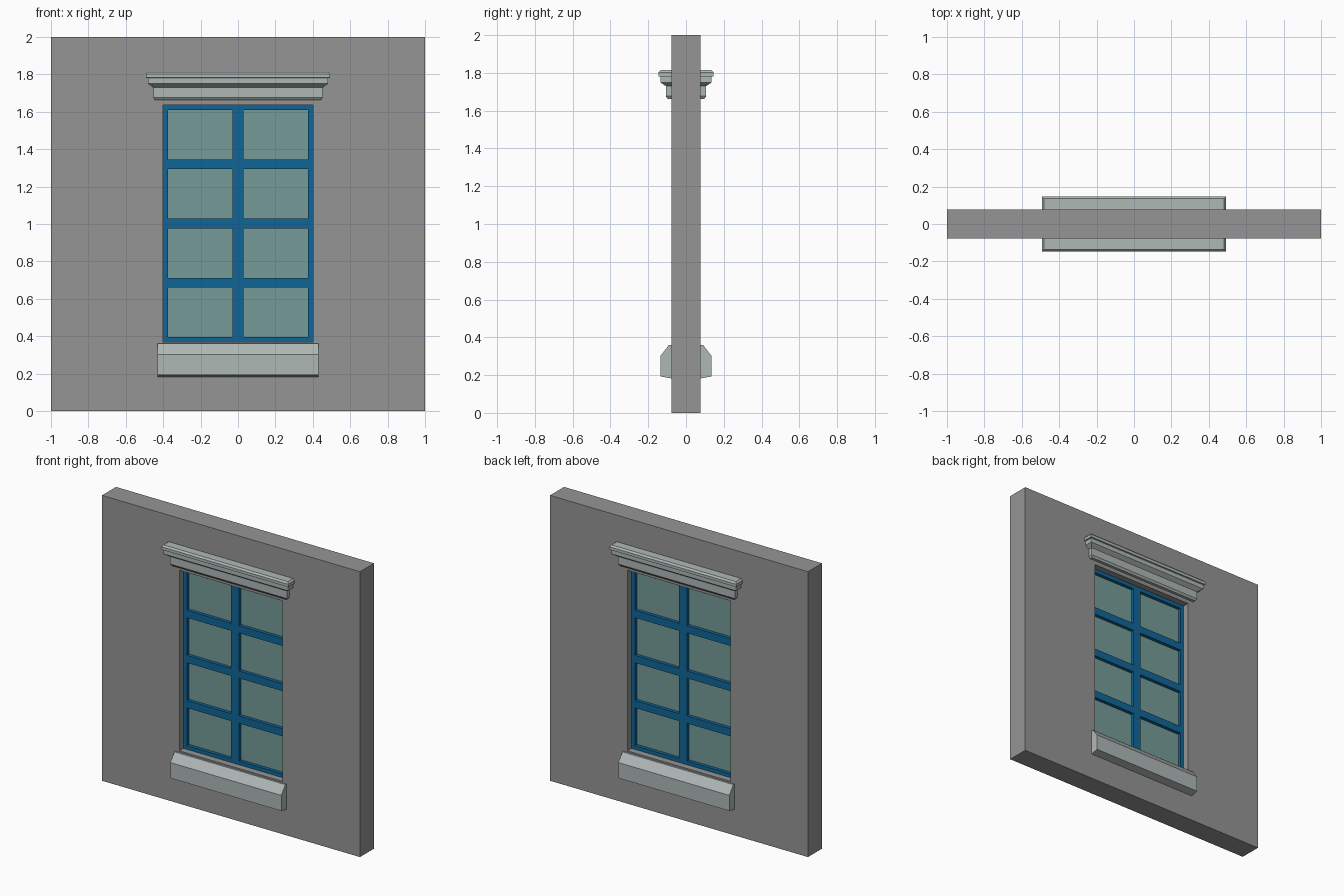
import bpy
import bmesh

if "Cube" in bpy.data.objects:
    bpy.data.objects.remove(bpy.data.objects["Cube"])


def material(name, rgb):
    m = bpy.data.materials.new(name)
    m.diffuse_color = (*rgb, 1)
    m.use_nodes = True
    m.node_tree.nodes["Principled BSDF"].inputs["Base Color"].default_value = m.diffuse_color
    return m


def finish(name, bm, mat):
    bmesh.ops.recalc_face_normals(bm, faces=bm.faces)
    me = bpy.data.meshes.new(name)
    bm.to_mesh(me)
    bm.free()
    me.materials.append(mat)
    ob = bpy.data.objects.new(name, me)
    bpy.context.collection.objects.link(ob)
    return ob


def lattice(name, xs, zs, depth, is_hole, mat):
    """Upright slab on an x/z grid with some cells left open."""
    bm = bmesh.new()
    v = [[bm.verts.new((x, 0, z)) for z in zs] for x in xs]
    for i in range(len(xs) - 1):
        for j in range(len(zs) - 1):
            if not is_hole(i, j):
                bm.faces.new((v[i][j], v[i + 1][j], v[i + 1][j + 1], v[i][j + 1]))
    bmesh.ops.delete(bm, geom=[p for p in bm.verts if not p.link_faces], context='VERTS')
    ob = finish(name, bm, mat)
    mod = ob.modifiers.new("thickness", 'SOLIDIFY')
    mod.thickness = depth
    mod.offset = 0
    return ob


def loft(name, rings, mat):
    """Skin a stack of equal closed rings and cap both ends."""
    bm = bmesh.new()
    rows = [[bm.verts.new(p) for p in r] for r in rings]
    n = len(rows[0])
    for a, b in zip(rows, rows[1:]):
        for k in range(n):
            bm.faces.new((a[k], a[(k + 1) % n], b[(k + 1) % n], b[k]))
    bm.faces.new(rows[0])
    bm.faces.new(rows[-1])
    return finish(name, bm, mat)


wall_grey = material("wall_grey", (0.30, 0.30, 0.30))
stone = material("stone", (0.43, 0.48, 0.47))
blue = material("blue_paint", (0.005, 0.13, 0.31))
pane = material("glass", (0.18, 0.33, 0.31))

# Wall with window opening
W, Z0, Z1 = 0.4, 0.37, 1.635
lattice("wall", [-1, -W, W, 1], [0, Z0, Z1, 2], 0.155,
        lambda i, j: i == 1 and j == 1, wall_grey)

# Window frame: two columns and four rows of panes
B = 0.026
pitch = (Z1 - Z0) / 4
xs = [-W, -W + B, -0.03, 0.03, W - B, W]
zs = [Z0]
for r in range(4):
    zs += [Z0 + r * pitch + B, Z0 + (r + 1) * pitch - B]
zs.append(Z1)
lattice("window_frame", xs, zs, 0.064, lambda i, j: i % 2 and j % 2, blue)

# Glass sheet
lattice("glass", [-W + 0.01, W - 0.01], [Z0 + 0.01, Z1 - 0.01], 0.016,
        lambda i, j: False, pane)

# Sill: symmetric profile run along x
half = [(0.08, 0.183), (0.135, 0.193), (0.135, 0.302), (0.09, 0.36)]
profile = half + [(-y, z) for y, z in reversed(half)]
loft("sill", [[(x, y, z) for y, z in profile] for x in (-0.43, 0.43)], stone)

# Cornice: mitred moulding, projection (y) against height (z)
steps = [(0.097, 1.663), (0.107, 1.677), (0.107, 1.73), (0.136, 1.75),
         (0.136, 1.78), (0.146, 1.782), (0.146, 1.802), (0.136, 1.814)]
rings = []
for y, z in steps:
    x = y + 0.346
    rings.append([(-x, -y, z), (x, -y, z), (x, y, z), (-x, y, z)])
loft("cornice", rings, stone)
